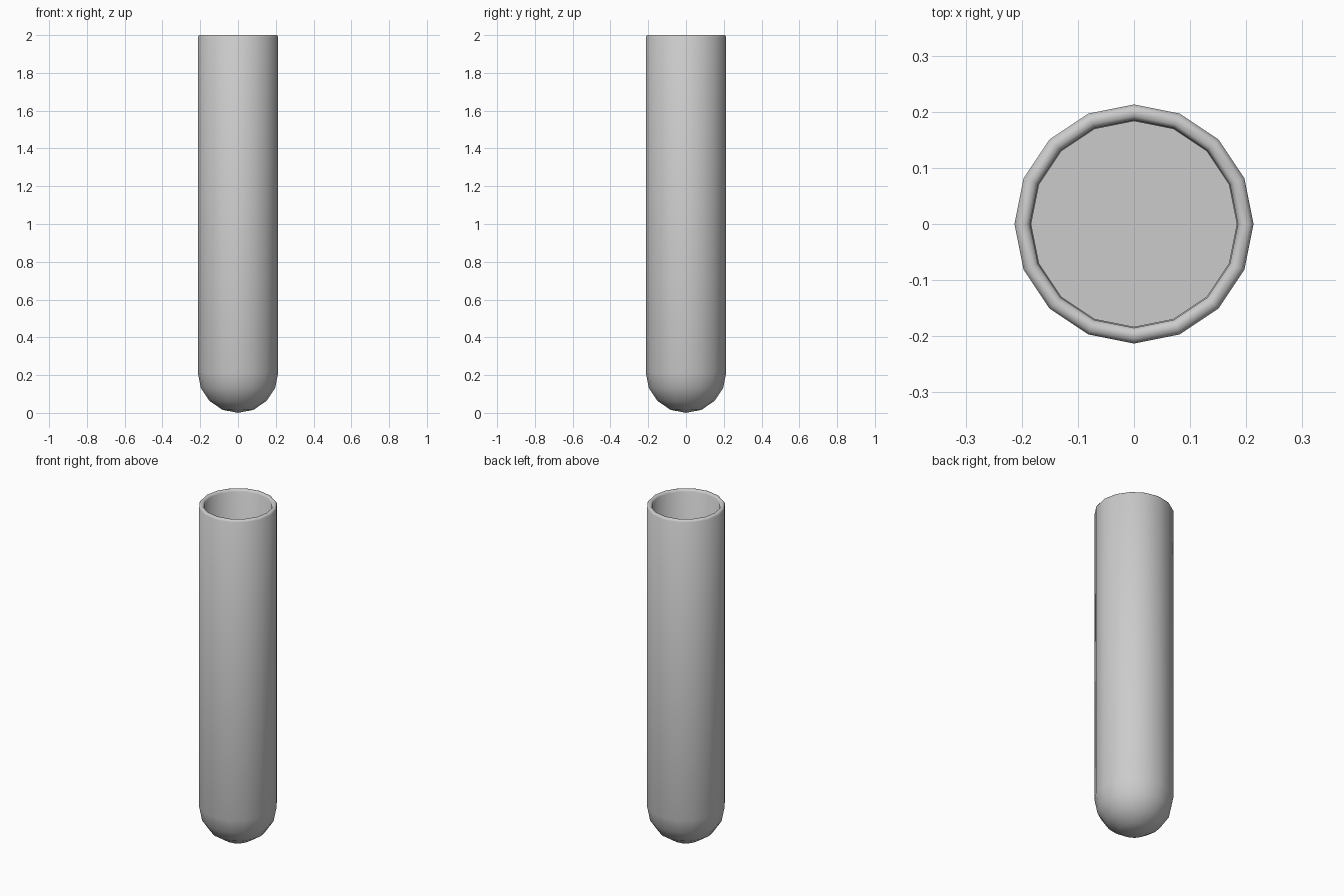
import bpy, bmesh, math

if "Cube" in bpy.data.objects:
    bpy.data.objects.remove(bpy.data.objects["Cube"])

SIDES = 16
OUTER, INNER, TIP = 0.213, 0.185, 0.213   # wall radii and dome centre height


def dome(r):
    """Quarter-circle profile from the pole up to the tube wall."""
    return [(r * math.sin(math.radians(a)), TIP - r * math.cos(math.radians(a)))
            for a in (0, 22.5, 45, 67.5, 90)]


def revolve(name, profile):
    """Turn an (r, z) profile around z."""
    bm = bmesh.new()
    vs = [bm.verts.new((r, 0, z)) for r, z in profile]
    es = [bm.edges.new(p) for p in zip(vs, vs[1:])]
    bmesh.ops.spin(bm, geom=vs + es, cent=(0, 0, 0), axis=(0, 0, 1),
                   angle=math.tau, steps=SIDES)
    bmesh.ops.remove_doubles(bm, verts=bm.verts, dist=0.0005)
    bmesh.ops.recalc_face_normals(bm, faces=bm.faces)
    mesh = bpy.data.meshes.new(name)
    bm.to_mesh(mesh)
    bm.free()
    obj = bpy.data.objects.new(name, mesh)
    bpy.context.collection.objects.link(obj)
    bpy.ops.object.select_all(action='DESELECT')
    obj.select_set(True)
    bpy.context.view_layer.objects.active = obj
    bpy.ops.object.shade_smooth_by_angle(angle=math.radians(60))
    return obj


# Glass tube: outer dome and wall, rounded rim, inner wall and dome
rim = [(OUTER, 1.99), (0.206, 2.0), (0.192, 2.0), (INNER, 1.99)]
revolve("tube", dome(OUTER) + rim + dome(INNER)[::-1])

# Liquid filling the lower part, with a flat surface
revolve("liquid", dome(INNER - 0.001) + [(INNER - 0.001, 1.0), (0, 1.0)])
